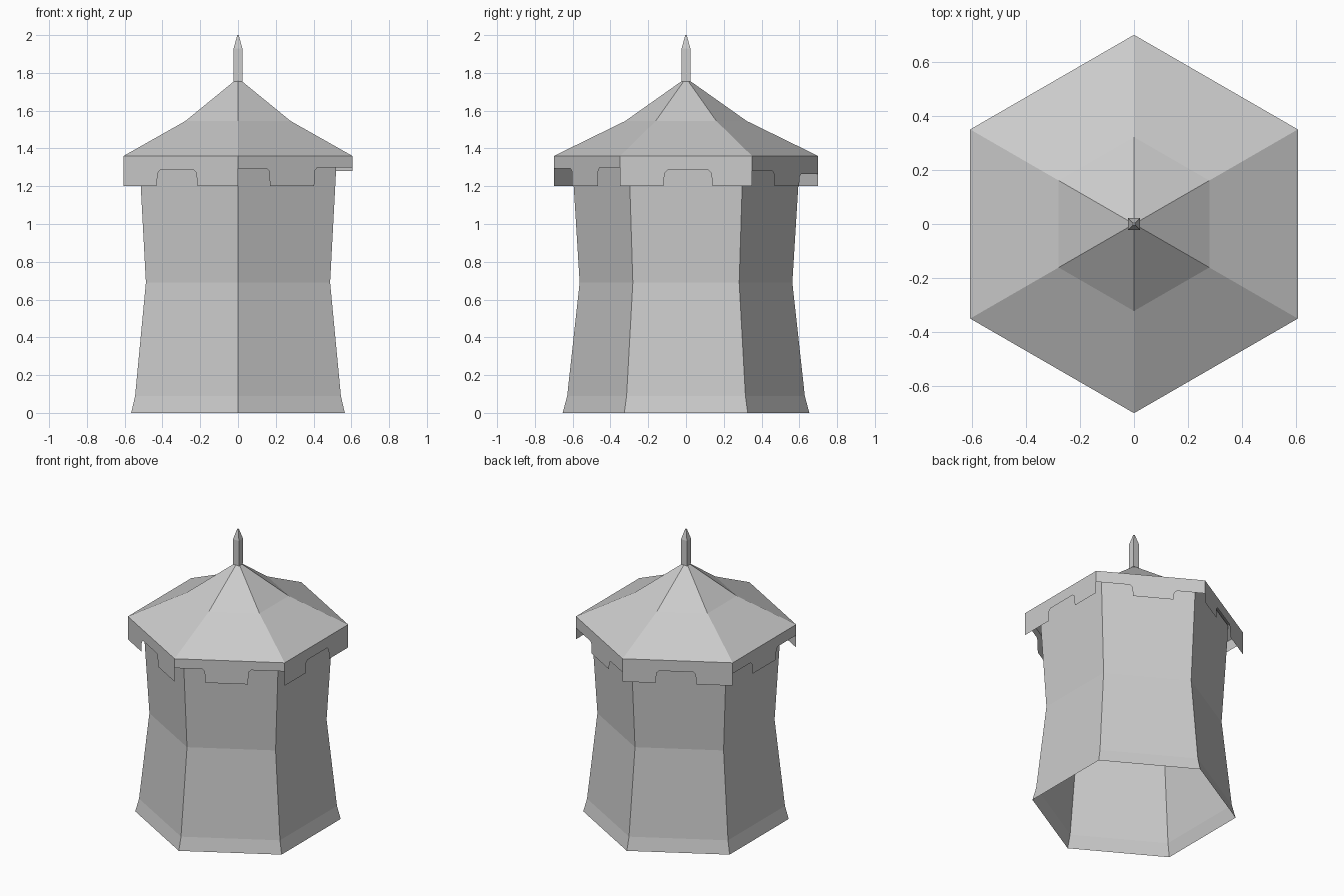
import bpy
from math import radians, cos, sin

if "Cube" in bpy.data.objects:
    bpy.data.objects.remove(bpy.data.objects["Cube"])


def make_object(name, verts, faces):
    mesh = bpy.data.meshes.new(name)
    mesh.from_pydata(verts, [], faces)
    mesh.update()
    ob = bpy.data.objects.new(name, mesh)
    bpy.context.collection.objects.link(ob)
    return ob


def ring_shell(name, profile, sides, start, caps=()):
    """Stack of polygon rings from (radius, height) pairs, listed bottom to top."""
    verts, faces = [], []
    for r, z in profile:
        for k in range(sides):
            a = radians(start + 360 * k / sides)
            verts.append((r * cos(a), r * sin(a), z))
    for j in range(len(profile) - 1):
        for k in range(sides):
            n = (k + 1) % sides
            a, b = j * sides, (j + 1) * sides
            faces.append((a + k, a + n, b + n, b + k))
    last = (len(profile) - 1) * sides
    if "bottom" in caps:
        faces.append(tuple(reversed(range(sides))))
    if "top" in caps:
        faces.append(tuple(range(last, last + sides)))
    return make_object(name, verts, faces)


EAVE_R, EAVE_Z, HEM_Z = 0.70, 1.36, 1.20

# Flared, waisted tent wall, open underneath
ring_shell("tent_wall", [(0.653, 0), (0.629, 0.09), (0.563, 0.69), (0.60, 1.29), (0.604, 1.40)], 6, 30)

# Concave six-sided roof
ring_shell("roof", [(EAVE_R, EAVE_Z), (0.322, 1.545), (0.018, 1.76)], 6, 30, ("top",))

# Square pole with a pointed tip
h = 2 ** 0.5
ring_shell("roof_pole", [(0.023 * h, 1.755), (0.023 * h, 1.93), (0.004 * h, 2.0)], 4, 45, ("bottom", "top"))


def valance(name, azimuth, steps):
    """Thin cloth strip below one eave; steps = (start, end, hem height), left to right."""
    a0, a1 = radians(azimuth - 30), radians(azimuth + 30)

    def point(t, z):
        return (EAVE_R * (cos(a0) * (1 - t) + cos(a1) * t),
                EAVE_R * (sin(a0) * (1 - t) + sin(a1) * t), z)

    outline = []
    for s, e, z in steps:
        if z > HEM_Z:  # notch with bevelled upper corners
            if s > 0:
                outline += [(s + 0.008, z - 0.015), (s + 0.03, z)]
            else:
                outline.append((s, z))
            if e < 1:
                outline += [(e - 0.03, z), (e - 0.008, z - 0.015)]
            else:
                outline.append((e, z))
        else:
            outline += [(s, z), (e, z)]
    # one quad per outline segment, hung from the eave
    verts = [point(t, z) for t, z in outline] + [point(t, EAVE_Z) for t, z in outline]
    n = len(outline)
    faces = [(i, i + 1, n + i + 1, n + i) for i in range(n - 1)]
    make_object(name, verts, faces)


def notched(s, e, z):
    return [(0, s, HEM_Z), (s, e, z), (e, 1, HEM_Z)]


def tabbed(s, e, z0, z1):
    return [(0, s, z0), (s, e, HEM_Z), (e, 1, z1)]


# Alternating battlement-cut valances around the eaves
valance("valance_front_left", -120, notched(0.29, 0.645, 1.285))
valance("valance_front_right", -60, tabbed(0.28, 0.665, 1.295, 1.30))
valance("valance_right", 0, notched(0.33, 0.70, 1.285))
valance("valance_back_right", 60, tabbed(0.34, 0.71, 1.28, 1.265))
valance("valance_back_left", 120, notched(0.30, 0.67, 1.285))
valance("valance_left", 180, tabbed(0.31, 0.68, 1.285, 1.285))
